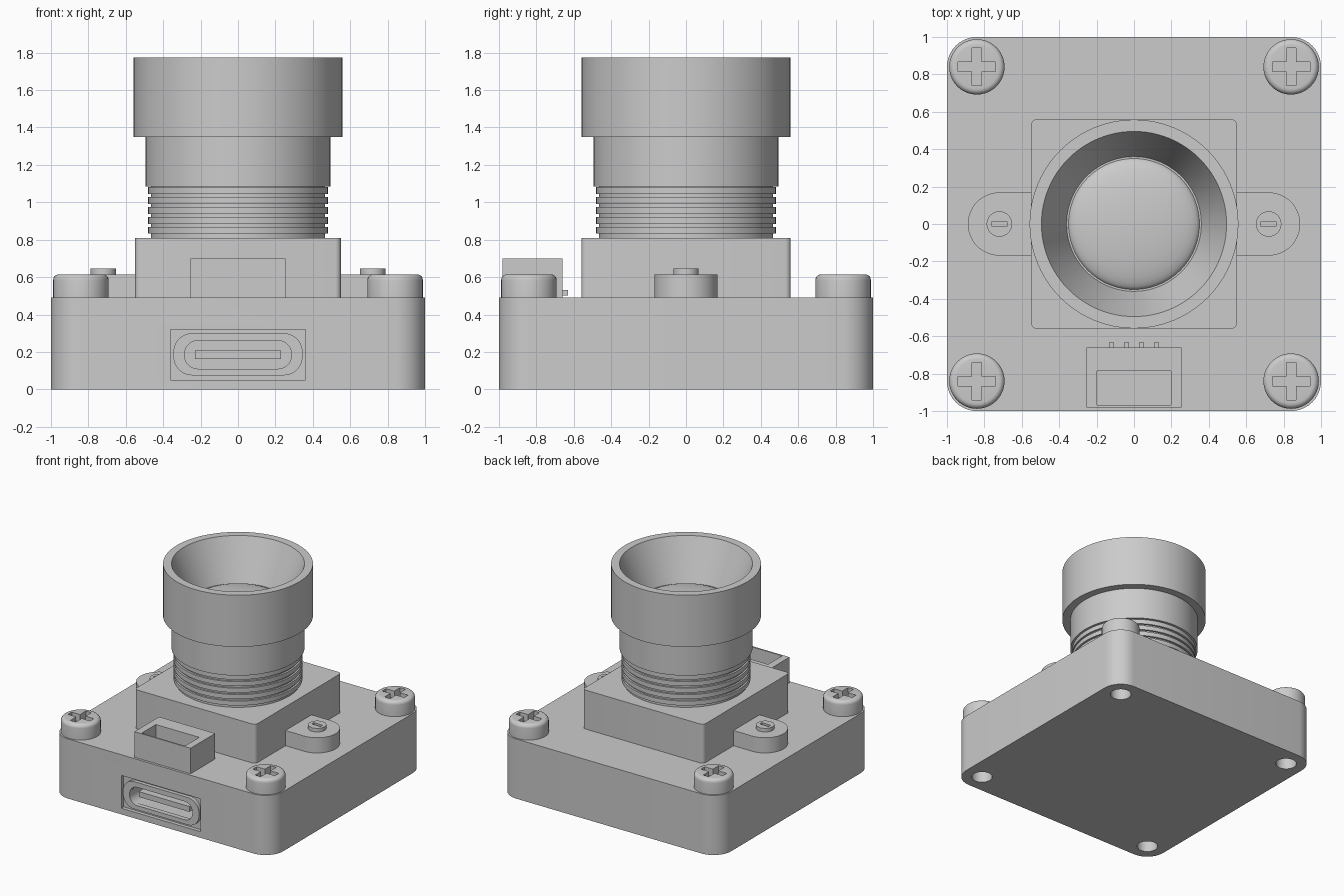
import bpy
import bmesh
from math import sin, cos, pi, radians

cube = bpy.data.objects.get("Cube")
if cube:
    bpy.data.objects.remove(cube, do_unlink=True)

grey = bpy.data.materials.new("plain grey")
grey.use_nodes = True
COLOUR = (0.6, 0.6, 0.6, 1)
grey.diffuse_color = COLOUR
grey.node_tree.nodes["Principled BSDF"].inputs["Base Color"].default_value = COLOUR
parts = []


def finish(name, bm, keep=True):
    bmesh.ops.remove_doubles(bm, verts=bm.verts, dist=1e-5)
    bmesh.ops.recalc_face_normals(bm, faces=bm.faces)
    mesh = bpy.data.meshes.new(name)
    bm.to_mesh(mesh)
    bm.free()
    obj = bpy.data.objects.new(name, mesh)
    bpy.context.collection.objects.link(obj)
    if keep:
        mesh.materials.append(grey)
        parts.append(obj)
    else:
        obj.hide_render = True
    return obj


def slab(name, x, y, z, r=0, axis="Z", keep=True, seg=10):
    """Box from ranges, its four edges along the axis rounded by r."""
    a, b, depth = (x, y, z) if axis == "Z" else (x, z, y)
    outline = []
    corners = [(a[1], b[1], -1, -1), (a[0], b[1], 1, -1), (a[0], b[0], 1, 1), (a[1], b[0], -1, 1)]
    for i, (u, v, su, sv) in enumerate(corners):
        for k in range(seg + 1 if r else 1):
            t = pi / 2 * (i + k / seg)
            outline.append((u + r * (su + cos(t)), v + r * (sv + sin(t))))
    bm = bmesh.new()
    rings = []
    for d in depth:
        rings.append([bm.verts.new((u, v, d) if axis == "Z" else (u, d, v)) for u, v in outline])
        bm.faces.new(rings[-1])
    n = len(outline)
    for i in range(n):
        j = (i + 1) % n
        bm.faces.new((rings[0][i], rings[0][j], rings[1][j], rings[1][i]))
    return finish(name, bm, keep)


def lathe(name, profile, centre=(0, 0), closed=False, seg=64, keep=True):
    """Spin (radius, height) points about a vertical axis."""
    bm = bmesh.new()
    rings = []
    for r, z in profile:
        if r == 0:
            rings.append([bm.verts.new((*centre, z))] * seg)
        else:
            rings.append([bm.verts.new((centre[0] + r * cos(2 * pi * i / seg),
                                        centre[1] + r * sin(2 * pi * i / seg), z))
                          for i in range(seg)])
    pairs = list(zip(rings, rings[1:]))
    if closed:
        pairs.append((rings[-1], rings[0]))
    for low, high in pairs:
        for i in range(seg):
            j = (i + 1) % seg
            quad = dict.fromkeys((low[i], low[j], high[j], high[i]))
            bm.faces.new(list(quad))
    return finish(name, bm, keep)


def cut(obj, cutter):
    mod = obj.modifiers.new("cut", "BOOLEAN")
    mod.operation = "DIFFERENCE"
    mod.solver = "EXACT"
    mod.object = cutter
    bpy.context.view_layer.objects.active = obj
    bpy.ops.object.modifier_apply(modifier=mod.name)
    bpy.data.objects.remove(cutter, do_unlink=True)


# Housing with a port pocket in front and screw holes below
housing = slab("housing", (-1, 1), (-1, 1), (0, 0.49), 0.16)
cut(housing, slab("port_pocket", (-0.36, 0.36), (-1.1, -0.97), (0.05, 0.32), axis="Y", keep=False))
cut(housing, slab("port_cavity", (-0.29, 0.29), (-1.1, -0.6), (0.105, 0.265), 0.07, "Y", False))

SCREW = 0.84
TOP = 0.615
for sx, side in ((-1, "right"), (1, "left")):
    for sy, end in ((-1, "front"), (1, "back")):
        x, y = sx * SCREW, sy * SCREW
        hole = [(0, -0.1), (0.08, -0.1), (0.08, 0.35), (0, 0.35)]
        cut(housing, lathe("hole", hole, (x, y), seg=32, keep=False))

        # Corner screw with a rounded rim and a cross recess
        rim = [(0.118 + 0.03 * cos(t), TOP - 0.03 + 0.03 * sin(t))
               for t in (radians(a) for a in range(0, 91, 18))]
        head = lathe(f"screw_{end}_{side}", [(0, 0.485), (0.148, 0.485)] + rim + [(0, TOP)],
                     (x, y), seg=40)
        for w, h in ((0.1, 0.025), (0.025, 0.1)):
            cut(head, slab("cross", (x - w, x + w), (y - h, y + h), (TOP - 0.06, 0.7), keep=False))

    # Small slotted screw on the mounting ear
    x = sx * 0.72
    pin = lathe(f"ear_screw_{side}", [(0, 0.6), (0.068, 0.6), (0.068, 0.645), (0, 0.645)],
                (x, 0), seg=32)
    cut(pin, slab("slot", (x - 0.04, x + 0.04), (-0.014, 0.014), (0.625, 0.7), keep=False))

# Port shell and tongue
shell = slab("port_shell", (-0.345, 0.345), (-1, -0.96), (0.075, 0.3), 0.1, "Y")
cut(shell, slab("shell_opening", (-0.285, 0.285), (-1.1, -0.9), (0.11, 0.26), 0.07, "Y", False))
slab("port_tongue", (-0.23, 0.23), (-0.96, -0.59), (0.163, 0.207), axis="Y")

# Lens holder and its mounting ears
slab("lens_holder", (-0.55, 0.55), (-0.56, 0.56), (0.485, 0.81), 0.03, seg=5)
slab("mounting_ears", (-0.888, 0.888), (-0.169, 0.169), (0.485, TOP), 0.168, seg=14)

# Cable socket with four pins
socket = slab("cable_socket", (-0.255, 0.255), (-0.98, -0.66), (0.485, 0.7))
cut(socket, slab("socket_opening", (-0.197, 0.197), (-0.968, -0.785), (0.53, 0.8), keep=False))
for i in range(4):
    x = -0.12 + 0.08 * i
    slab(f"socket_pin_{i + 1}", (x - 0.01, x + 0.01), (-0.67, -0.63), (0.502, 0.53))

# Threaded barrel
barrel = [(0, 0.8), (0.465, 0.8), (0.465, 0.815)]
for i in range(5):
    z = 0.832 + 0.053 * i
    barrel += [(0.465, z), (0.48, z), (0.48, z + 0.037), (0.465, z + 0.037)]
barrel += [(0.465, 1.085), (0.495, 1.085), (0.495, 1.4), (0, 1.4)]
lathe("threaded_barrel", barrel, seg=96)

# Flared hood
lathe("lens_hood", [(0.45, 1.35), (0.558, 1.35), (0.558, 1.775), (0.495, 1.775),
                    (0.36, 1.445), (0.35, 1.445), (0.35, 1.38)], closed=True, seg=96)

# Domed glass
dome = [(0.352 * cos(t), 1.435 + 0.07 * sin(t)) for t in (pi / 2 * k / 10 for k in range(10))]
lathe("lens_glass", [(0, 1.39), (0.352, 1.39)] + dome + [(0, 1.505)], seg=96)

# Smooth curved walls, keep edges crisp
bpy.ops.object.select_all(action="DESELECT")
for obj in parts:
    obj.select_set(True)
bpy.context.view_layer.objects.active = parts[0]
bpy.ops.object.shade_smooth_by_angle(angle=radians(30))
